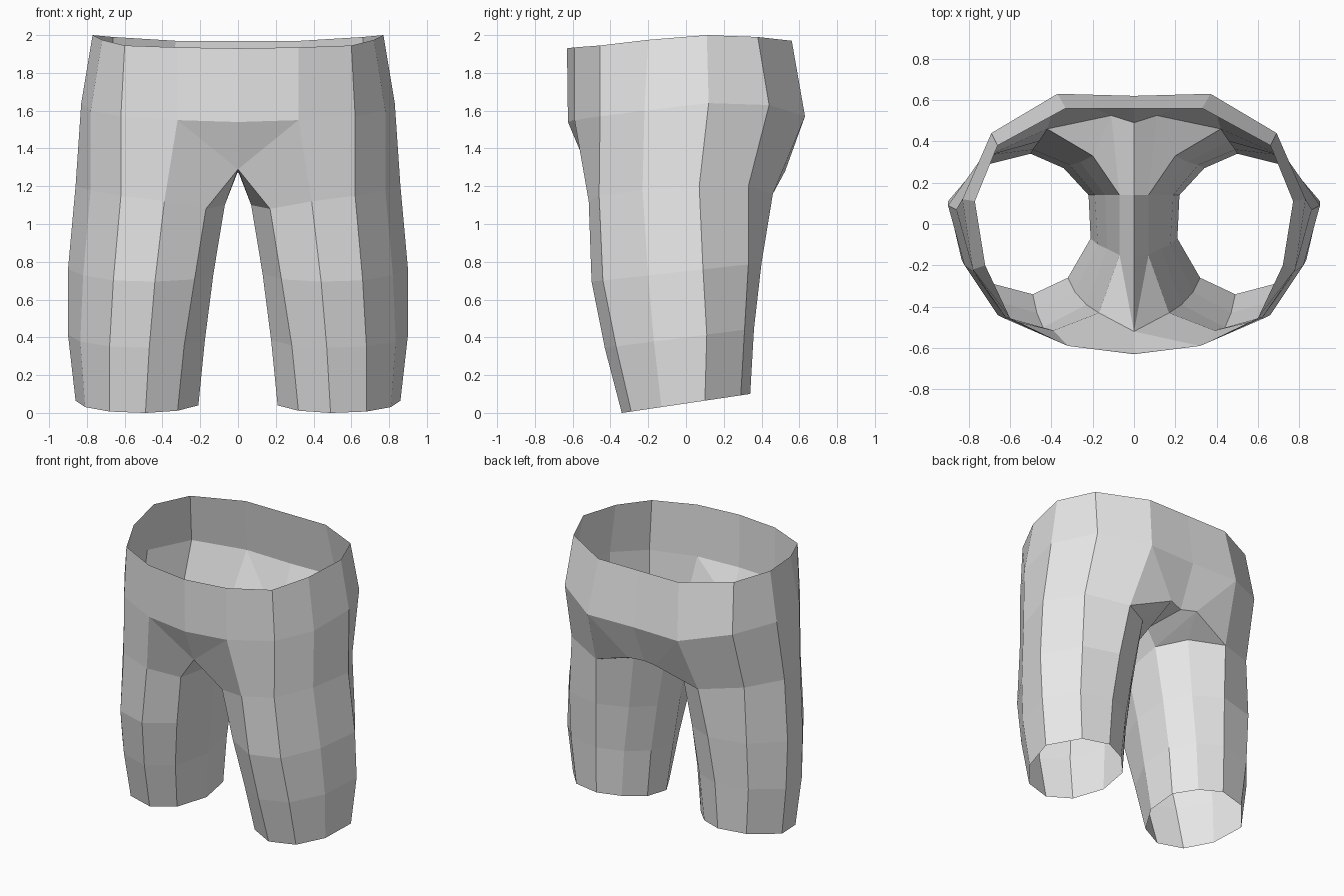
import bpy, bmesh

if "Cube" in bpy.data.objects:
    bpy.data.objects.remove(bpy.data.objects["Cube"])

fabric = bpy.data.materials.new("light_grey_fabric")
fabric.diffuse_color = (0.8, 0.8, 0.8, 1)
fabric.use_nodes = True
fabric.node_tree.nodes["Principled BSDF"].inputs["Base Color"].default_value = fabric.diffuse_color

bm = bmesh.new()


def points(coords):
    return [bm.verts.new(c) for c in coords]


def strip(upper, lower, closed=False):
    # quads between two matching rows of points
    n = len(upper)
    for i in range(n if closed else n - 1):
        j = (i + 1) % n
        bm.faces.new((upper[i], lower[i], lower[j], upper[j]))


# Waistband: right half, from centre front round the side to centre back
rim = points([(0, -.63, 1.93), (.32, -.59, 1.935), (.60, -.455, 1.945), (.72, -.2, 1.975),
              (.77, .11, 2.0), (.66, .38, 1.99), (.33, .56, 1.97), (0, .56, 1.97)])
hip = points([(0, -.625, 1.54), (.32, -.59, 1.55), (.62, -.455, 1.57), (.78, -.22, 1.6),
              (.83, .12, 1.64), (.69, .44, 1.63), (.37, .63, 1.57), (0, .62, 1.57)])
strip(rim, hip)

# Top ring of the leg: front, round the outside to the back, then the inner thigh
thigh = points([(.39, -.515, 1.12), (.62, -.46, 1.15), (.78, -.23, 1.18), (.86, .07, 1.2),
                (.71, .33, 1.2), (.42, .46, 1.16), (.20, .33, 1.18), (.07, .14, 1.16),
                (.07, -.15, 1.1), (.17, -.43, 1.08)])
strip(hip[1:7], thigh[:6])

# Crotch seam and the gusset faces around it
seam = points([(0, -.52, 1.29), (0, -.15, 1.28), (0, .14, 1.28), (0, .49, 1.27)])
seat = bm.verts.new((.11, .525, 1.28))
for face in [
    (hip[0], seam[0], hip[1]),
    (hip[1], seam[0], thigh[9], thigh[0]),
    (seam[0], thigh[8], thigh[9]),
    (seam[0], seam[1], thigh[8]),
    (seam[1], seam[2], thigh[7], thigh[8]),
    (seam[2], seam[3], seat, thigh[7]),
    (seat, thigh[6], thigh[7]),
    (seat, thigh[5], thigh[6]),
    (hip[6], thigh[5], seat),
    (hip[7], hip[6], seat, seam[3]),
]:
    bm.faces.new(face)

# Leg tube: each ring is a tilted slice, z = level + tilt * y
slices = [
    (.75, .11, [(.44, -.50), (.66, -.44), (.82, -.20), (.90, .09), (.73, .33),
                (.46, .40), (.26, .30), (.14, .14), (.13, -.12), (.23, -.39)]),
    (.40, .13, [(.47, -.43), (.68, -.37), (.835, -.17), (.90, .11), (.73, .31),
                (.49, .36), (.31, .285), (.19, .14), (.175, -.10), (.285, -.33)]),
    (.05, .148, [(.49, -.34), (.68, -.29), (.81, -.13), (.86, .10), (.70, .29),
                 (.50, .34), (.34, .27), (.22, .14), (.21, -.07), (.32, -.26)]),
]
above = thigh
for level, tilt, outline in slices:
    ring = points([(x, y, level + tilt * y) for x, y in outline])
    strip(above, ring, closed=True)
    above = ring

bmesh.ops.recalc_face_normals(bm, faces=bm.faces)
mesh = bpy.data.meshes.new("shorts")
bm.to_mesh(mesh)
bm.free()
mesh.materials.append(fabric)
shorts = bpy.data.objects.new("shorts", mesh)
bpy.context.collection.objects.link(shorts)

# Left half
mirror = shorts.modifiers.new("mirror", 'MIRROR')
mirror.use_axis[0] = True
mirror.use_mirror_merge = True
mirror.merge_threshold = 0.001
